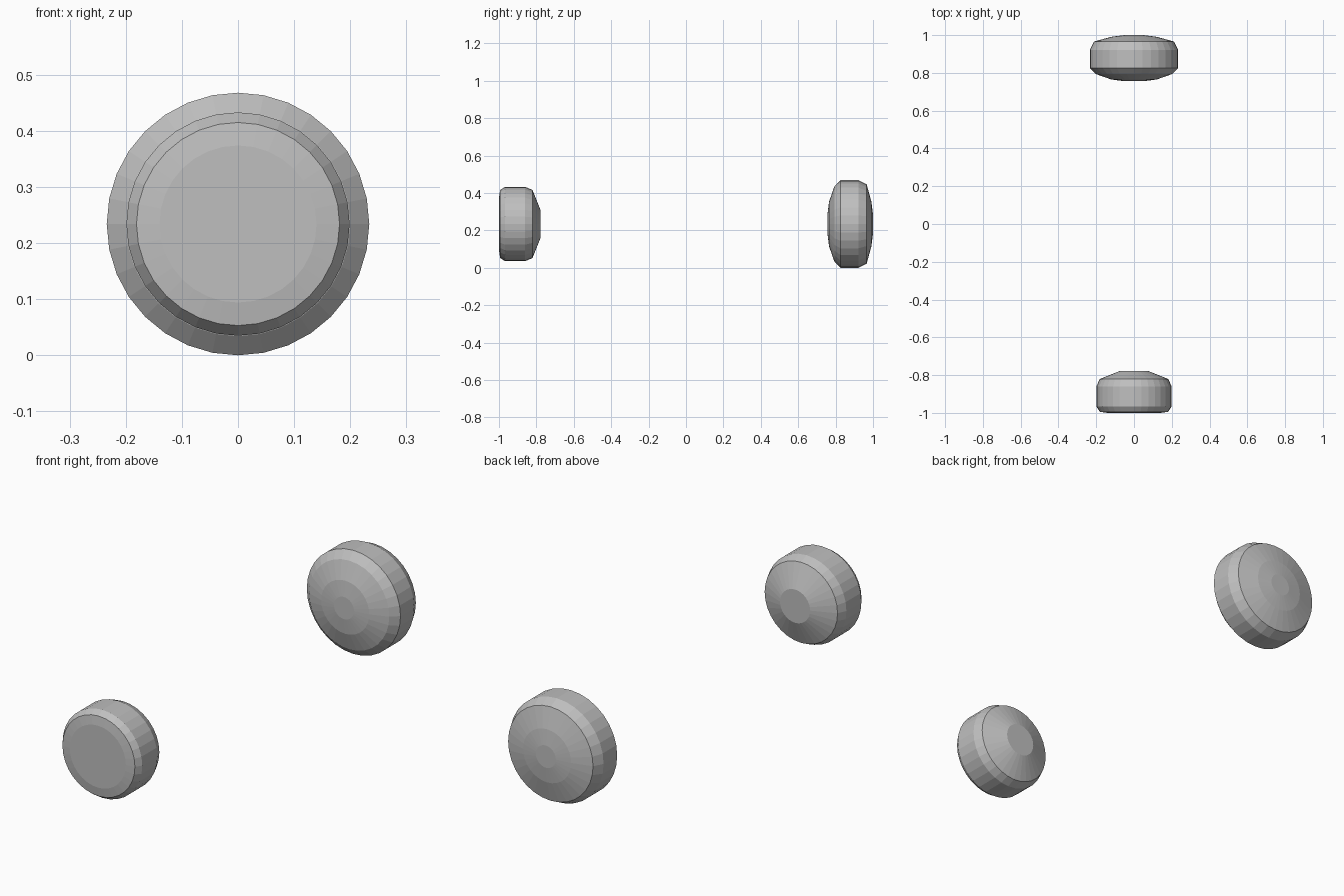
import bpy, bmesh, math

if "Cube" in bpy.data.objects:
    bpy.data.objects.remove(bpy.data.objects["Cube"])

SIDES = 32
CENTRE_Z = 0.234

grey = bpy.data.materials.new("plain grey")
grey.diffuse_color = (0.52, 0.52, 0.52, 1)
grey.use_nodes = True
grey.node_tree.nodes["Principled BSDF"].inputs["Base Color"].default_value = grey.diffuse_color


def turned_part(name, profile):
    """Spin a list of (y, radius) rings around the y axis and cap both ends."""
    bm = bmesh.new()
    rings = []
    for y, r in profile:
        rings.append([bm.verts.new((r * math.cos(2 * math.pi * i / SIDES), y,
                                    CENTRE_Z + r * math.sin(2 * math.pi * i / SIDES)))
                      for i in range(SIDES)])
    for a, b in zip(rings, rings[1:]):
        for i in range(SIDES):
            j = (i + 1) % SIDES
            bm.faces.new((a[i], a[j], b[j], b[i]))
    bm.faces.new(rings[0])
    bm.faces.new(rings[-1])
    bmesh.ops.recalc_face_normals(bm, faces=bm.faces)
    mesh = bpy.data.meshes.new(name)
    bm.to_mesh(mesh)
    bm.free()
    mesh.materials.append(grey)
    obj = bpy.data.objects.new(name, mesh)
    bpy.context.collection.objects.link(obj)
    return obj


# small front wheel: nearly flat outer face, cone on the inner side
turned_part("front_wheel", [
    (-1.0, 0.14), (-0.994, 0.181), (-0.967, 0.199), (-0.86, 0.199),
    (-0.821, 0.182), (-0.778, 0.075)])

# larger rear wheel: domed on both sides
turned_part("rear_wheel", [
    (0.756, 0.05), (0.765, 0.12), (0.793, 0.2), (0.825, 0.234),
    (0.922, 0.234), (0.966, 0.212), (0.991, 0.12), (1.0, 0.05)])
